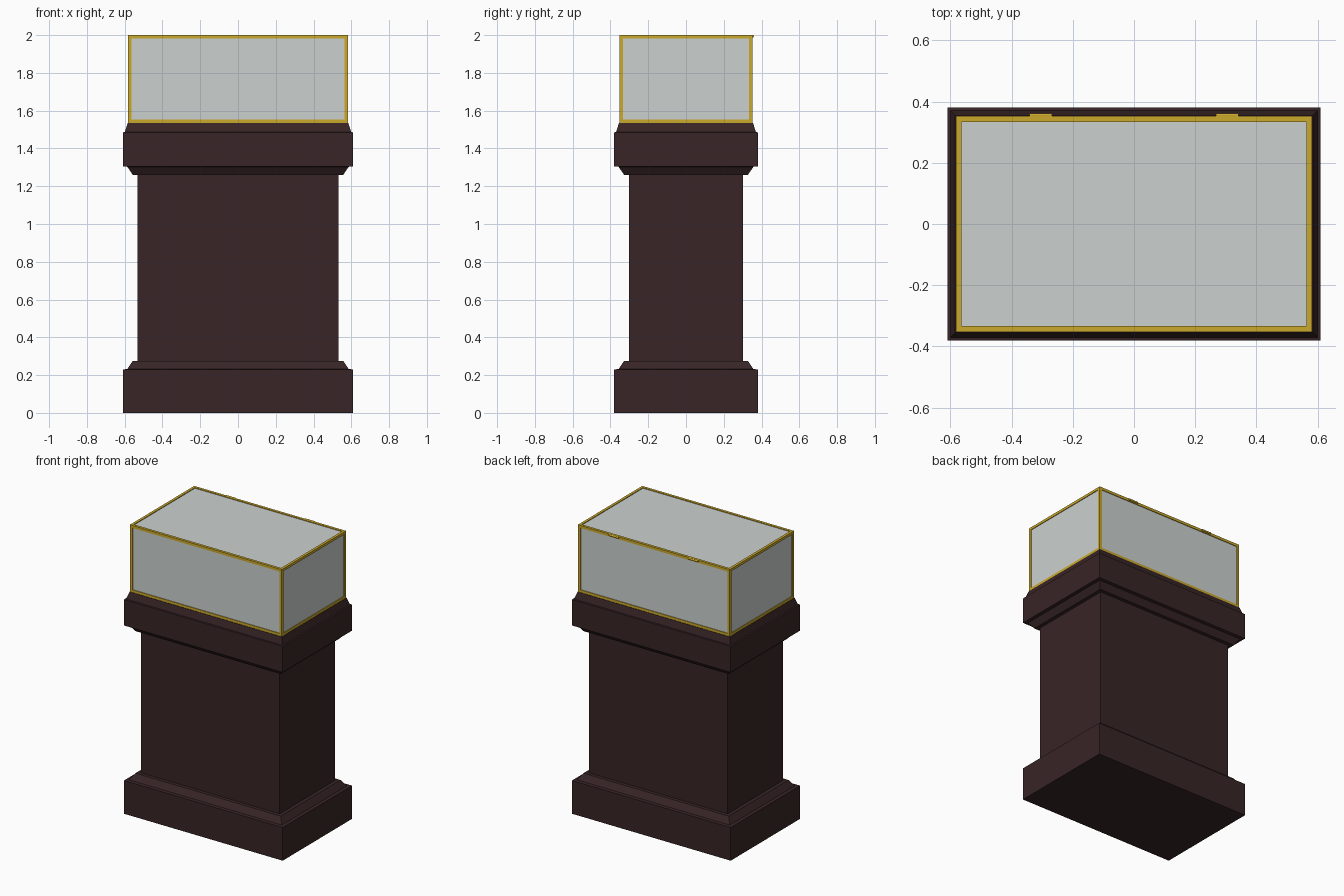
import bpy, bmesh, math
from mathutils import Matrix, Vector

if "Cube" in bpy.data.objects:
    bpy.data.objects.remove(bpy.data.objects["Cube"])


def material(name, rgb):
    m = bpy.data.materials.new(name)
    m.diffuse_color = (*rgb, 1)
    m.use_nodes = True
    m.node_tree.nodes["Principled BSDF"].inputs["Base Color"].default_value = m.diffuse_color
    return m


WOOD = material("dark wood", (0.040, 0.018, 0.019))
BRASS = material("brass", (0.60, 0.40, 0.025))
GLASS = material("pale glass", (0.60, 0.64, 0.625))


def finish(name, bm, mat):
    bmesh.ops.recalc_face_normals(bm, faces=bm.faces)
    me = bpy.data.meshes.new(name)
    bm.to_mesh(me)
    bm.free()
    me.materials.append(mat)
    ob = bpy.data.objects.new(name, me)
    bpy.context.collection.objects.link(ob)
    return ob


def add_box(bm, lo, hi):
    lo, hi = Vector(lo), Vector(hi)
    mat = Matrix.Translation((lo + hi) / 2) @ Matrix.Diagonal((*(hi - lo), 1))
    bmesh.ops.create_cube(bm, size=1, matrix=mat)


SX, SY = 0.532, 0.303      # half size of the shaft


def moulding(name, profile):
    """Stack of rectangles: (offset outside the shaft, height)."""
    bm = bmesh.new()
    rings = []
    for off, z in profile:
        x, y = SX + off, SY + off
        rings.append([bm.verts.new(p) for p in
                      ((-x, -y, z), (x, -y, z), (x, y, z), (-x, y, z))])
    for a, b in zip(rings, rings[1:]):
        for i in range(4):
            j = (i + 1) % 4
            bm.faces.new((a[i], a[j], b[j], b[i]))
    bm.faces.new(rings[0])
    bm.faces.new(rings[-1])
    return finish(name, bm, WOOD)


# Wooden pedestal
moulding("plinth", [(0.077, 0), (0.077, 0.23), (0.054, 0.232),
                    (0.025, 0.275), (0.0, 0.275)])
moulding("shaft", [(0, 0.275), (0, 1.26)])
moulding("cap", [(0.0, 1.26), (0.025, 1.26), (0.054, 1.303), (0.077, 1.305),
                 (0.077, 1.485), (0.067, 1.487), (0.052, 1.535)])

# Glass case, slightly recessed behind its frame
HX, HY, Z0, Z1, W, R = 0.582, 0.352, 1.535, 2.0, 0.018, 0.005
bm = bmesh.new()
add_box(bm, (-HX + R, -HY + R, Z0 + R), (HX - R, HY - R, Z1 - R))
finish("glass_case", bm, GLASS)

# Brass frame: upper and lower rings joined by corner posts
bm = bmesh.new()
for z in (Z0, Z1 - W):
    for s in (-1, 1):
        y = s * (HY - W / 2)
        add_box(bm, (-HX, y - W / 2, z), (HX, y + W / 2, z + W))
        x = s * (HX - W / 2)
        add_box(bm, (x - W / 2, -HY + W, z), (x + W / 2, HY - W, z + W))
for sx in (-1, 1):
    for sy in (-1, 1):
        x, y = sx * (HX - W / 2), sy * (HY - W / 2)
        add_box(bm, (x - W / 2, y - W / 2, Z0 + W),
                (x + W / 2, y + W / 2, Z1 - W))
finish("brass_frame", bm, BRASS)

# Hinge barrels along the upper back edge
for side, s in (("left", -1), ("right", 1)):
    bm = bmesh.new()
    bmesh.ops.create_cone(
        bm, cap_ends=True, segments=12, radius1=0.006, radius2=0.006,
        depth=0.074, matrix=Matrix.Translation((s * 0.305, HY + 0.003, Z1 - 0.006))
        @ Matrix.Rotation(math.pi / 2, 4, 'Y'))
    finish(side + "_hinge", bm, BRASS)
